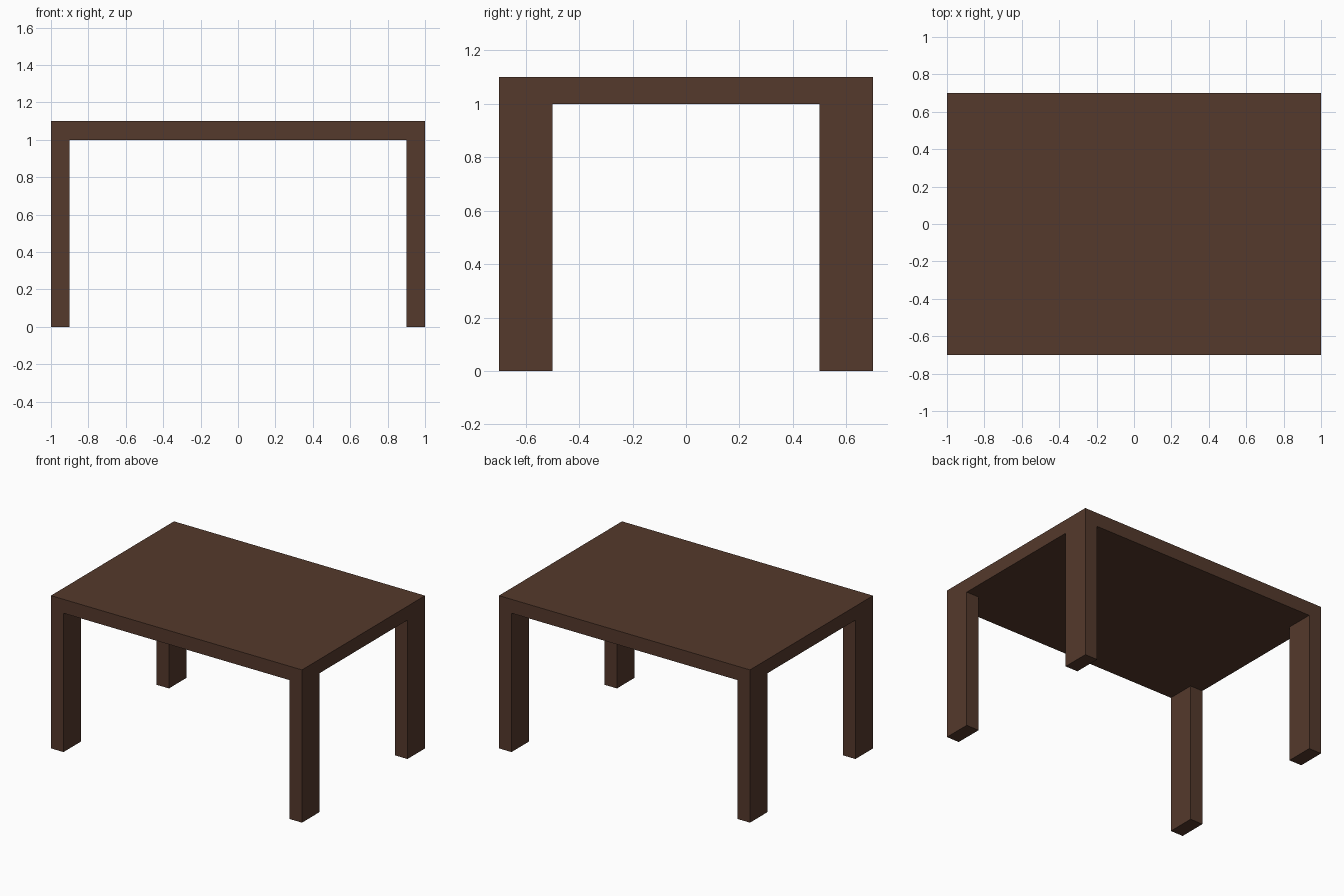
import bpy

if "Cube" in bpy.data.objects:
    bpy.data.objects.remove(bpy.data.objects["Cube"])

# Single dark brown wood colour
wood = bpy.data.materials.new("dark_brown_wood")
wood.diffuse_color = (0.089, 0.041, 0.025, 1.0)
wood.use_nodes = True
wood.node_tree.nodes["Principled BSDF"].inputs["Base Color"].default_value = wood.diffuse_color


def box(name, center, size):
    """Axis-aligned box with flat faces."""
    bpy.ops.mesh.primitive_cube_add(size=1, location=center)
    obj = bpy.context.object
    obj.name = name
    obj.scale = size
    bpy.ops.object.transform_apply(location=False, rotation=False, scale=True)
    obj.data.materials.append(wood)
    return obj


# Table top
box("table_top", (0, 0, 1.05), (2.0, 1.4, 0.1))

# Four corner legs, flush with the edges of the top
for x_side, x_name in ((-1, "left"), (1, "right")):
    for y_side, y_name in ((-1, "front"), (1, "back")):
        box(f"{y_name}_{x_name}_leg",
            (0.95 * x_side, 0.6 * y_side, 0.5), (0.1, 0.2, 1.0))
